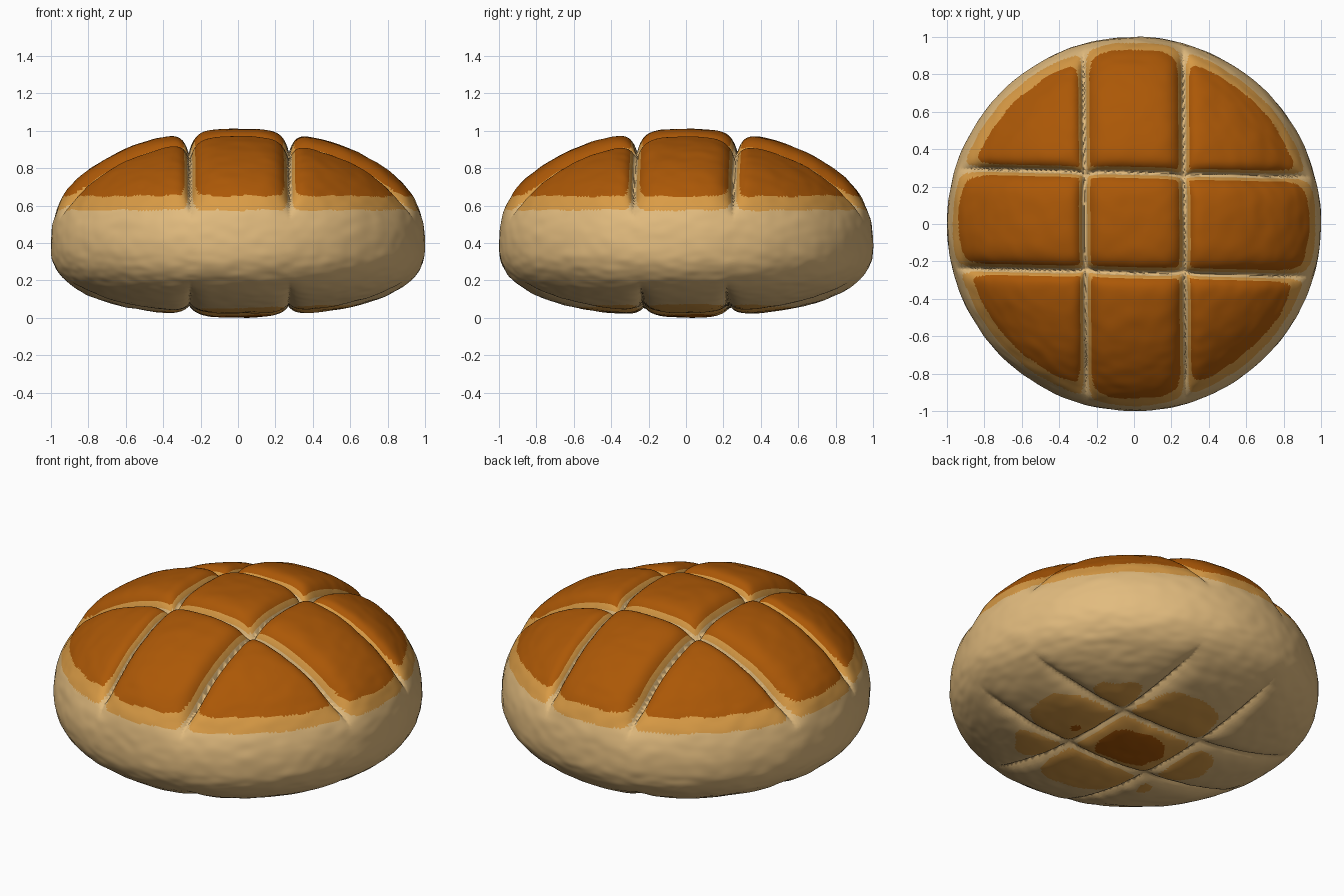
import bpy
import bmesh
from math import exp, log, hypot
from mathutils import Vector, noise

cube = bpy.data.objects.get("Cube")
if cube:
    bpy.data.objects.remove(cube)

RIM = 0.38      # height of the widest ring
TOP = 0.60      # dome height above the rim
CUT = 0.265     # offset of the scored lines
# Scored line directions: slightly skewed, as if cut by hand (normal, shift)
CUTS = [(Vector((1, 0.008, 0)), 0.004), (Vector((0.022, 1, 0)), 0.007)]
GOLD, BROWN = 0.014, 0.030   # distance from a line where each colour starts


def material(name, rgb):
    mat = bpy.data.materials.new(name)
    mat.use_nodes = True
    color = (*rgb, 1.0)
    mat.diffuse_color = color
    shader = mat.node_tree.nodes["Principled BSDF"]
    shader.inputs["Base Color"].default_value = color
    shader.inputs["Roughness"].default_value = 0.8
    return mat


def fade(low, high, value):
    t = min(1.0, max(0.0, (value - low) / (high - low)))
    return t * t * (3 - 2 * t)


def cut_distances(d):
    u, v = (normal.dot(d) - shift for normal, shift in CUTS)
    # Underside lines sit slightly closer together along y
    return abs(abs(u) - CUT), abs(abs(v) - (CUT if d.z > 0 else 0.23))


def shape(d):
    """Turn a point on a unit sphere into a point on the scored loaf."""
    r = min(1.0, hypot(d.x, d.y))
    if d.z >= 0:
        p = Vector((d.x, d.y, RIM + TOP * (1 - r ** 2.1) ** 0.476))
        height, spread = TOP, 0.030
        strength = 0.11 * fade(0.50, 0.74, p.z)
        puff = 0.02 * exp(-(min(abs(d.x), abs(d.y)) / 0.27) ** 4) * fade(0.4, 0.7, p.z)
    else:
        p = Vector((d.x, d.y, RIM - RIM * (1 - r ** 2.5) ** 0.4))
        height, spread = RIM, 0.038
        strength = 0.05 * (1 - fade(0.05, 0.2, p.z))
        puff = 0.008 * exp(-(r / 0.25) ** 2)
    slope = d.z / height
    normal = Vector((d.x, d.y, slope)).normalized()
    dx, dy = cut_distances(d)
    gx, gy = exp(-dx / spread), exp(-dy / spread)
    # Each line is pressed straight in, without drifting sideways
    groove = Vector((0, d.y, slope)).normalized() * gx
    groove += Vector((d.x, 0, slope)).normalized() * gy * (1 - gx)
    lumps = 0.004 * noise.noise(d * 5) + 0.003 * noise.noise(d * 12)
    return p + normal * (puff + lumps) - groove * strength


def bake_level(seed, p):
    """0 pale dough, 1 golden edge, 2 brown crust, with rounded patch corners."""
    dx, dy = cut_distances(seed)
    if seed.z > 0:
        heat = GOLD + 0.21 * (p.z - 0.585)
    else:
        heat = GOLD + 0.4 * (0.048 + 0.03 * p.x - p.z)
    heat += 0.002 * noise.noise(p * 9)
    soft = 0.010
    total = sum(exp(min(50, -a / soft)) for a in (dx, dy, heat))
    inside = min(dx, dy, -soft * log(total) + 0.002)
    return 2 if inside > BROWN else 1 if inside > GOLD else 0


# Ball with clean edge loops along every scored line and colour border
bm = bmesh.new()
bmesh.ops.create_icosphere(bm, subdivisions=7, radius=1)
for normal, shift in CUTS:
    for side in (-CUT, CUT):
        for step in (-BROWN, -GOLD, 0, GOLD, BROWN):
            bmesh.ops.bisect_plane(
                bm, geom=bm.verts[:] + bm.edges[:] + bm.faces[:], dist=0.0005,
                plane_co=normal * (side + step + shift) / normal.length_squared,
                plane_no=normal)
seeds = [f.calc_center_median() for f in bm.faces]

# Loaf body, resting on the ground
for v in bm.verts:
    v.co = shape(v.co.normalized())
ground = min(v.co.z for v in bm.verts)
bmesh.ops.translate(bm, verts=bm.verts[:], vec=(0, 0, -ground))

# Crust colours by height and distance from the scored lines
for f, seed in zip(bm.faces, seeds):
    f.material_index = bake_level(seed, f.calc_center_median())
    f.smooth = True

mesh = bpy.data.meshes.new("bread_loaf")
bm.to_mesh(mesh)
bm.free()
mesh.materials.append(material("pale dough", (0.76, 0.50, 0.21)))
mesh.materials.append(material("golden edge", (0.70, 0.33, 0.06)))
mesh.materials.append(material("brown crust", (0.41, 0.097, 0.002)))
loaf = bpy.data.objects.new("bread_loaf", mesh)
bpy.context.collection.objects.link(loaf)
